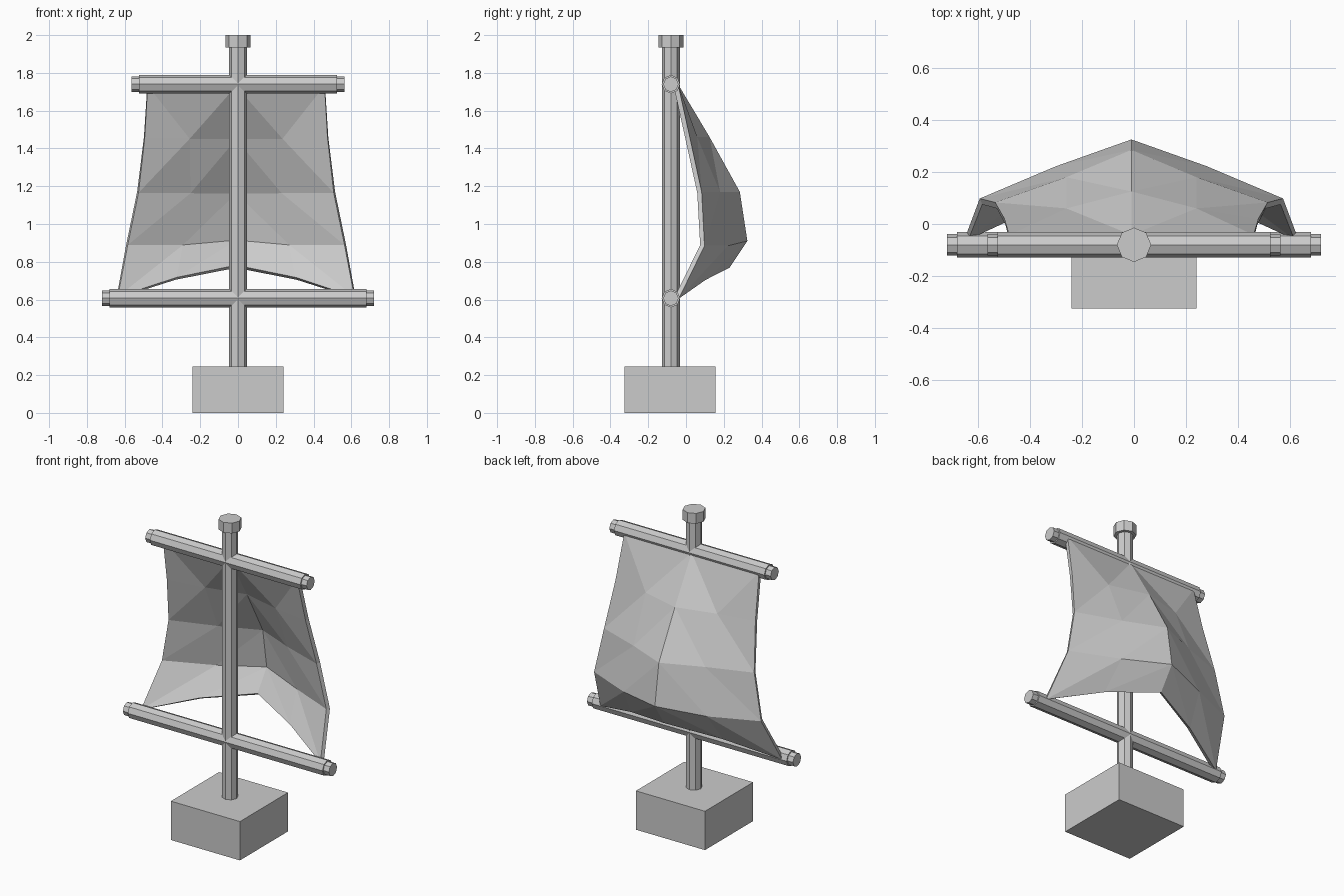
import bpy, math

if "Cube" in bpy.data.objects:
    bpy.data.objects.remove(bpy.data.objects["Cube"])

MAST_Y = -0.08


def finish(obj, name):
    obj.name = name
    obj.data.name = name
    return obj


def rod(name, r, length, loc, along_x=False):
    """Octagonal rod with corners on its axes."""
    rot = (0, math.pi / 2, 0) if along_x else (0, 0, 0)
    bpy.ops.mesh.primitive_cylinder_add(vertices=8, radius=r, depth=length,
                                        location=loc, rotation=rot)
    return finish(bpy.context.object, name)


# Base block
bpy.ops.mesh.primitive_cube_add(size=1, location=(0, -0.085, 0.1225))
base = finish(bpy.context.object, "base_block")
base.scale = (0.482, 0.48, 0.245)

# Mast and its cap
rod("mast", 0.047, 1.75, (0, MAST_Y, 1.095))
rod("mast_cap", 0.066, 0.065, (0, MAST_Y, 1.9675))

# Yards: thick rod plus thinner end stubs
for label, z, half, tip in (("upper", 1.74, 0.525, 0.563), ("lower", 0.607, 0.68, 0.719)):
    rod(label + "_yard", 0.049, 2 * half, (0, MAST_Y, z), True)
    for side, s in (("left", -1), ("right", 1)):
        length = tip - half + 0.02
        rod(f"{label}_yard_{side}_end", 0.041, length,
            (s * (tip - length / 2), MAST_Y, z), True)

# Sail: each row gives the edge, quarter and centre points of the outer face
rows = [
    ((0.470, -0.042, 1.74), (0.235, -0.042, 1.74), (0, -0.042, 1.74)),
    ((0.488, 0.020, 1.46), (0.250, 0.060, 1.46), (0, 0.125, 1.46)),
    ((0.524, 0.083, 1.17), (0.250, 0.180, 1.17), (0, 0.285, 1.17)),
    ((0.583, 0.098, 0.885), (0.290, 0.222, 0.885), (0, 0.325, 0.91)),
    ((0.634, -0.038, 0.605), (0.320, 0.105, 0.705), (0, 0.230, 0.768)),
]
verts = []
for edge, quarter, centre in rows:
    verts += [(-edge[0], *edge[1:]), (-quarter[0], *quarter[1:]), centre, quarter, edge]

# Folds: True runs from the inner top corner to the outer bottom corner
folds = [(False, True), (True, True), (True, True), (True, True)]
faces = []
for r in range(4):
    for c in range(4):
        a, b = r * 5 + c, r * 5 + c + 1
        d, e = a + 5, b + 5
        left = c < 2
        fold = folds[r][0 if c in (0, 3) else 1]
        if fold == left:
            faces += [(a, b, d), (b, e, d)]
        else:
            faces += [(a, b, e), (a, e, d)]
mesh = bpy.data.meshes.new("sail")
mesh.from_pydata(verts, [], faces)
sail = bpy.data.objects.new("sail", mesh)
sail.location.x = -0.01
bpy.context.collection.objects.link(sail)
mesh.update()
# Face normals should look along +y so that thickness grows inward
if sum(p.normal.y for p in mesh.polygons) < 0:
    mesh.flip_normals()
thick = sail.modifiers.new("thickness", "SOLIDIFY")
thick.thickness = 0.025
thick.offset = -1
